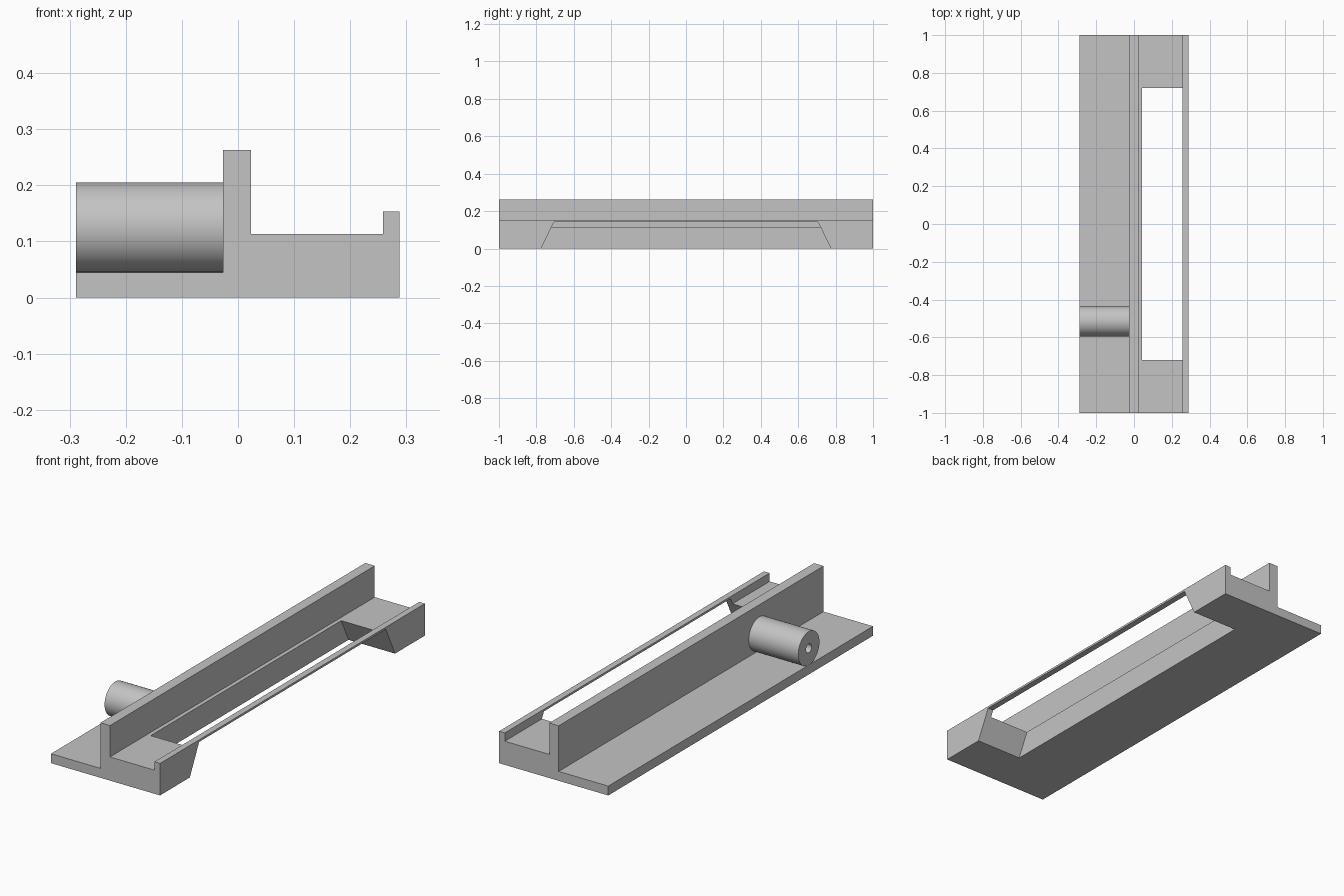
import bpy, bmesh, math
from mathutils import Vector

cube = bpy.data.objects.get("Cube")
if cube:
    bpy.data.objects.remove(cube, do_unlink=True)

grey = bpy.data.materials.new("plain grey")
grey.use_nodes = True
colour = (0.55, 0.55, 0.55, 1)
grey.diffuse_color = colour
grey.node_tree.nodes["Principled BSDF"].inputs["Base Color"].default_value = colour


def make_object(name, bm):
    bmesh.ops.recalc_face_normals(bm, faces=bm.faces)
    mesh = bpy.data.meshes.new(name)
    bm.to_mesh(mesh)
    bm.free()
    mesh.materials.append(grey)
    obj = bpy.data.objects.new(name, mesh)
    bpy.context.collection.objects.link(obj)
    return obj


def extrude_profile(name, points, direction):
    """Close a profile into a face and extrude it into a solid."""
    bm = bmesh.new()
    face = bm.faces.new([bm.verts.new(p) for p in points])
    result = bmesh.ops.extrude_face_region(bm, geom=[face], use_keep_orig=True)
    moved = [v for v in result["geom"] if isinstance(v, bmesh.types.BMVert)]
    bmesh.ops.translate(bm, verts=moved, vec=direction)
    return make_object(name, bm)


# Rail body: flange, upright wall, channel floor and outer lip
left, right = -0.289, 0.288
wall_left, wall_right, lip_inner = -0.027, 0.023, 0.258
flange_top, wall_top, floor_top, lip_top = 0.045, 0.263, 0.113, 0.153
section = [(left, 0), (right, 0), (right, lip_top), (lip_inner, lip_top),
           (lip_inner, floor_top), (wall_right, floor_top), (wall_right, wall_top),
           (wall_left, wall_top), (wall_left, flange_top), (left, flange_top)]
rail = extrude_profile("rail_body", [(x, -1, z) for x, z in section], (0, 2, 0))

# Sloped-end window cut through the floor and the side under the lip
window = [(-0.775, 0), (-0.705, 0.143), (0.705, 0.143), (0.775, 0)]
slope = 0.07 / 0.143
window[0], window[3] = (-0.775 - slope * 0.1, -0.1), (0.775 + slope * 0.1, -0.1)
cutter = extrude_profile("window_cutter", [(0.042, y, z) for y, z in window], (0.4, 0, 0))
cutter.hide_render = True
cut = rail.modifiers.new("window", 'BOOLEAN')
cut.operation = 'DIFFERENCE'
cut.solver = 'EXACT'
cut.object = cutter
bpy.context.view_layer.objects.active = rail
bpy.ops.object.modifier_apply(modifier=cut.name)
bpy.data.objects.remove(cutter, do_unlink=True)

# Round boss with a bore, standing out from the wall over the flange
bm = bmesh.new()
radius, bore = 0.08, 0.021
centre = Vector((0, -0.515, 0.125))
outline = [(wall_left + 0.002, radius), (left, radius), (left, bore), (wall_left + 0.002, bore)]
verts = [bm.verts.new(centre + Vector((x, 0, r))) for x, r in outline]
edges = [bm.edges.new((verts[i], verts[(i + 1) % 4])) for i in range(4)]
bmesh.ops.spin(bm, geom=verts + edges, cent=centre, axis=(1, 0, 0),
               angle=math.tau, steps=64, use_merge=True)
bmesh.ops.remove_doubles(bm, verts=bm.verts, dist=0.0001)
boss = make_object("round_boss", bm)
bpy.ops.object.select_all(action='DESELECT')
boss.select_set(True)
bpy.context.view_layer.objects.active = boss
bpy.ops.object.shade_smooth_by_angle(angle=math.radians(30))
